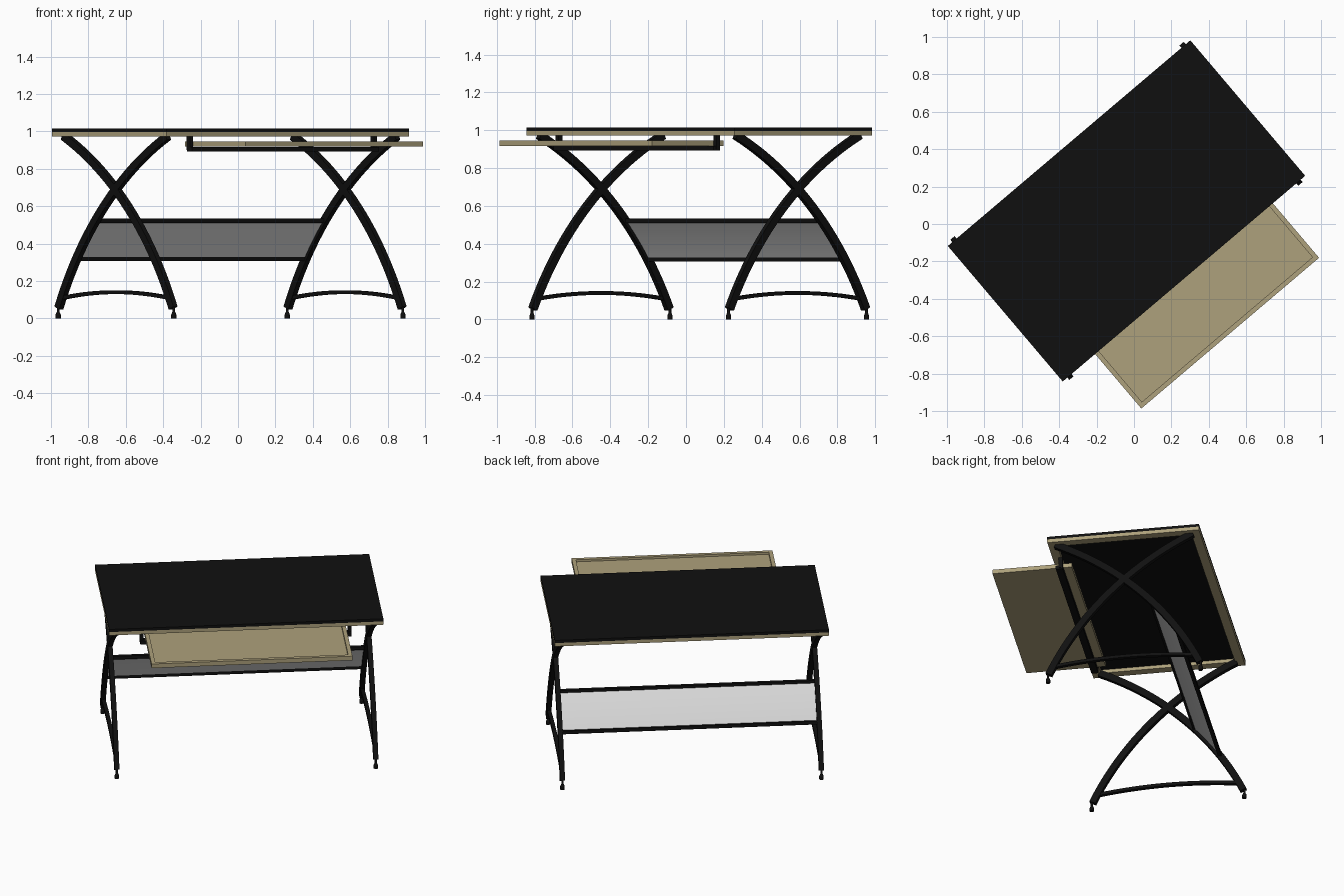
import bpy, bmesh, math
from mathutils import Matrix, Vector

if "Cube" in bpy.data.objects:
    bpy.data.objects.remove(bpy.data.objects["Cube"])

# Desk is modelled axis-aligned in (u, v, z), then turned and moved into place
PLACE = Matrix.Translation((-0.04, 0.07, 0)) @ Matrix.Rotation(math.radians(40.3), 4, 'Z')


def material(name, rgb):
    m = bpy.data.materials.new(name)
    m.diffuse_color = (*rgb, 1)
    m.use_nodes = True
    m.node_tree.nodes["Principled BSDF"].inputs["Base Color"].default_value = m.diffuse_color
    return m


BLACK = material("black", (0.005, 0.005, 0.005))
TAN = material("tan wood", (0.42, 0.355, 0.2))
GREY = material("light grey", (0.72, 0.72, 0.72))


def finish(name, bm, mat, smooth=False):
    bmesh.ops.recalc_face_normals(bm, faces=bm.faces)
    me = bpy.data.meshes.new(name)
    bm.to_mesh(me)
    bm.free()
    me.transform(PLACE)
    me.materials.append(mat)
    ob = bpy.data.objects.new(name, me)
    bpy.context.collection.objects.link(ob)
    if smooth:
        bpy.ops.object.select_all(action='DESELECT')
        ob.select_set(True)
        bpy.context.view_layer.objects.active = ob
        bpy.ops.object.shade_smooth_by_angle(angle=math.radians(35))
    return ob


def add_box(bm, u0, u1, v0, v1, z0, z1):
    m = Matrix.Translation(((u0 + u1) / 2, (v0 + v1) / 2, (z0 + z1) / 2)) \
        @ Matrix.Diagonal((u1 - u0, v1 - v0, z1 - z0, 1))
    bmesh.ops.create_cube(bm, size=1, matrix=m)


def boxes(name, mat, *dims):
    bm = bmesh.new()
    for d in dims:
        add_box(bm, *d)
    return finish(name, bm, mat)


def frame(u0, u1, v0, v1, z0, z1, w):
    return [(u0, u1, v0, v0 + w, z0, z1), (u0, u1, v1 - w, v1, z0, z1),
            (u0, u0 + w, v0 + w, v1 - w, z0, z1), (u1 - w, u1, v0 + w, v1 - w, z0, z1)]


# Arc lying in the v-z plane, with thickness t, extruded from u0 to u1
def arc_strip(name, mat, cv, cz, r, a0, a1, t, u0, u1, mirror=1, n=24):
    bm = bmesh.new()
    rings = []
    for i in range(n + 1):
        a = a0 + (a1 - a0) * i / n
        ring = []
        for u, rr in ((u0, r - t / 2), (u1, r - t / 2), (u1, r + t / 2), (u0, r + t / 2)):
            ring.append(bm.verts.new((u, mirror * (cv + rr * math.cos(a)), cz + rr * math.sin(a))))
        rings.append(ring)
    for a, b in zip(rings, rings[1:]):
        for k in range(4):
            bm.faces.new((a[k], a[(k + 1) % 4], b[(k + 1) % 4], b[k]))
    bm.faces.new(rings[0])
    bm.faces.new(rings[-1])
    return finish(name, bm, mat, True)


# Tabletop: black slab on a tan edge frame
boxes("tabletop", BLACK, (-0.85, 0.85, -0.475, 0.475, 0.996, 1.014))
boxes("tabletop_edge_frame", TAN, *frame(-0.85, 0.85, -0.475, 0.475, 0.973, 0.996, 0.055))

# Pull-out tray with raised rim
boxes("tray", TAN, (-0.623, 0.623, -0.857, -0.36, 0.918, 0.932),
      *frame(-0.623, 0.623, -0.857, -0.36, 0.932, 0.946, 0.025))

# Tray support bar with hanger brackets
boxes("tray_support", BLACK, (-0.655, 0.655, -0.455, -0.412, 0.893, 0.917),
      *[(s * 0.645 - 0.012, s * 0.645 + 0.012, -0.438, -0.412, 0.9, 0.975) for s in (-1, 1)])

# Leg arc shared by the legs and back panel
CV, CZ, R = -1.256, -0.739, 1.902


def angle_at(z):
    return math.asin((z - CZ) / R)


for side, s in (("left", -1), ("right", 1)):
    u = s * 0.803
    # Crossed curved legs
    for end, m in (("rear", 1), ("front", -1)):
        arc_strip(f"{side}_{end}_leg", BLACK, CV, CZ, R, angle_at(0.055), angle_at(0.974),
                  0.042, u - 0.015, u + 0.015, m)
        # Foot with a thin stem
        bm = bmesh.new()
        for rad1, rad2, z0, z1 in ((0.014, 0.014, 0, 0.02), (0.014, 0.007, 0.02, 0.036),
                                   (0.007, 0.007, 0.036, 0.075)):
            bmesh.ops.create_cone(bm, cap_ends=True, segments=16, radius1=rad1, radius2=rad2,
                                  depth=z1 - z0, matrix=Matrix.Translation((u, m * 0.478, (z0 + z1) / 2)))
        finish(f"{side}_{end}_foot", bm, BLACK, True)
    # Shallow arched stretcher
    half, rise = 0.45, 0.032
    r = (half ** 2 + rise ** 2) / (2 * rise)
    da = math.asin(half / r)
    arc_strip(f"{side}_stretcher", BLACK, 0, 0.14 - r, r, math.pi / 2 - da, math.pi / 2 + da,
              0.02, u - 0.012, u + 0.012)

# Curved back panel between the rear-footed legs, with black rails
arc_strip("back_panel", GREY, CV, CZ, R, angle_at(0.32), angle_at(0.52), 0.008, -0.79, 0.79, 1, 10)
for name, z in (("lower", 0.318), ("upper", 0.522)):
    v = CV + R * math.cos(angle_at(z))
    boxes(f"{name}_panel_rail", BLACK, (-0.8, 0.8, v - 0.011, v + 0.011, z - 0.011, z + 0.011))
